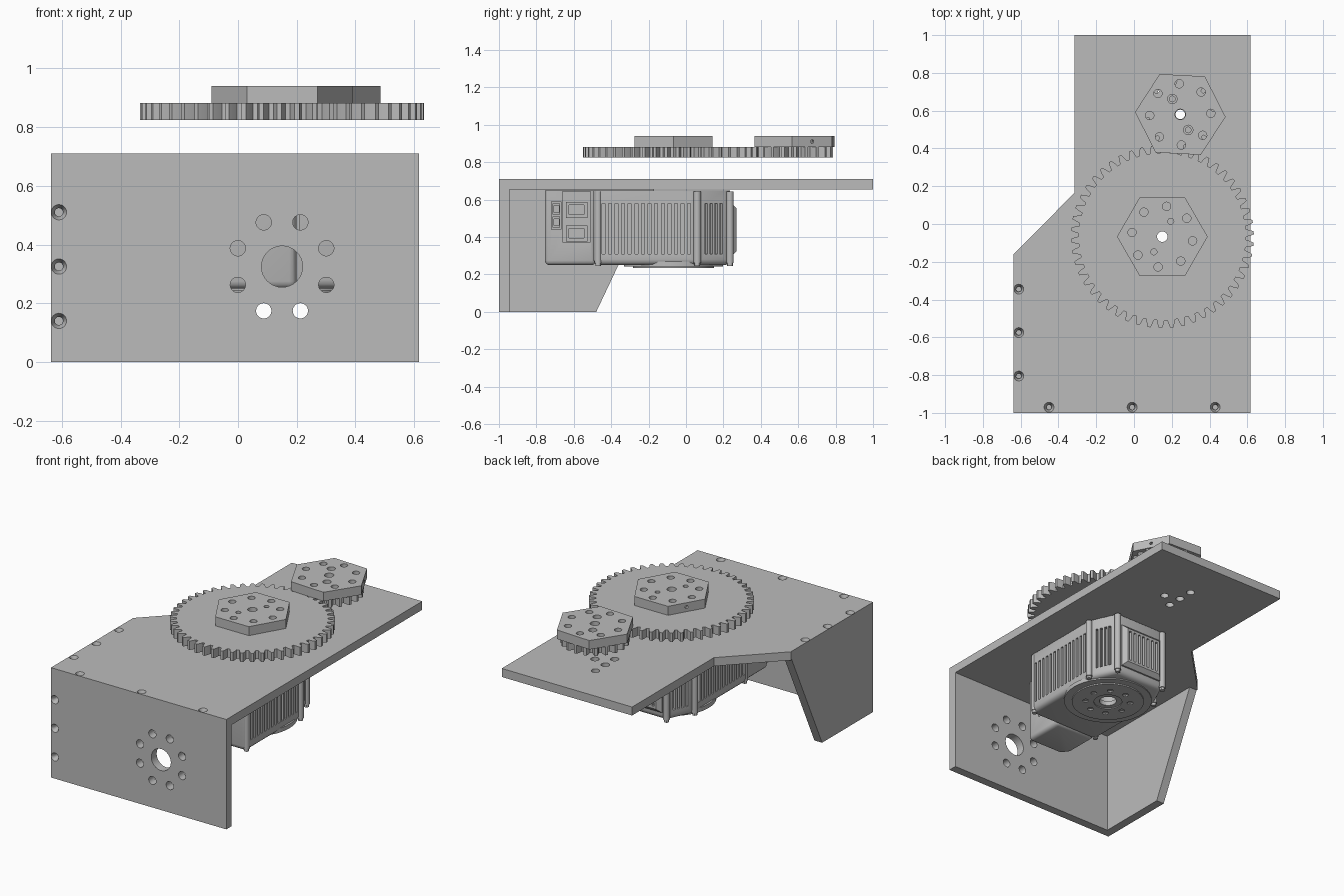
import bpy, bmesh, math
from mathutils import Matrix, Vector

cube = bpy.data.objects.get("Cube")
if cube:
    bpy.data.objects.remove(cube, do_unlink=True)

metal = bpy.data.materials.new("plain_grey")
metal.use_nodes = True
metal.diffuse_color = (0.5, 0.5, 0.5, 1)
metal.node_tree.nodes["Principled BSDF"].inputs["Base Color"].default_value = (0.5, 0.5, 0.5, 1)
parts = []


def make(name, bm):
    bmesh.ops.recalc_face_normals(bm, faces=bm.faces[:])
    mesh = bpy.data.meshes.new(name)
    bm.to_mesh(mesh)
    bm.free()
    mesh.materials.append(metal)
    ob = bpy.data.objects.new(name, mesh)
    bpy.context.collection.objects.link(ob)
    parts.append(ob)
    return ob


def extrude(pts, lo, hi, axis="z"):
    """Outline pushed along one axis; other two coordinates come from pts."""
    place = {"x": lambda a, b, c: (c, a, b), "y": lambda a, b, c: (a, c, b),
             "z": lambda a, b, c: (a, b, c)}[axis]
    bm = bmesh.new()
    face = bm.faces.new([bm.verts.new(place(a, b, lo)) for a, b in pts])
    new = bmesh.ops.extrude_face_region(bm, geom=[face])["geom"]
    bmesh.ops.translate(bm, vec=place(0, 0, hi - lo),
                        verts=[v for v in new if isinstance(v, bmesh.types.BMVert)])
    bmesh.ops.recalc_face_normals(bm, faces=bm.faces[:])
    return bm


def rod(bm, a, b, r, r2=None, seg=24):
    a, b = Vector(a), Vector(b)
    m = Matrix.Translation((a + b) / 2) @ (b - a).to_track_quat("Z", "Y").to_matrix().to_4x4()
    bmesh.ops.create_cone(bm, cap_ends=True, segments=seg, radius1=r,
                          radius2=r if r2 is None else r2, depth=(b - a).length, matrix=m)


def block(bm, centre, size, turn=0):
    m = Matrix.Translation(centre) @ Matrix.Rotation(turn, 4, "Z") @ Matrix.Diagonal((*size, 1))
    bmesh.ops.create_cube(bm, size=1, matrix=m)


def cut(ob, bm):
    """Subtract every solid in bm from ob and bake the result."""
    cutter = make("cutter", bm)
    parts.remove(cutter)
    mod = ob.modifiers.new("holes", "BOOLEAN")
    mod.operation, mod.solver, mod.object, mod.use_self = "DIFFERENCE", "EXACT", cutter, True
    baked = bpy.data.meshes.new_from_object(
        ob.evaluated_get(bpy.context.evaluated_depsgraph_get()))
    ob.modifiers.clear()
    ob.data = baked
    bpy.data.objects.remove(cutter, do_unlink=True)


def ring(centre, radius, n, start=0):
    return [(centre[0] + radius * math.cos(start + i * math.tau / n),
             centre[1] + radius * math.sin(start + i * math.tau / n)) for i in range(n)]


def countersink(bm, p, inward):
    p, d = Vector(p), Vector(inward)
    rod(bm, p - d * 0.002, p + d * 0.028, 0.027, 0.014)
    rod(bm, p, p + d * 0.08, 0.014)


LEFT, RIGHT, T = -0.637, 0.617, 0.055
TOP, UNDER = 0.71, 0.655
AXIS, IDLER = (0.15, -0.067), (0.245, 0.58)

# Top plate with screw holes, shaft hole and idler holes
top = make("top_plate", extrude([(LEFT, -1), (RIGHT, -1), (RIGHT, 1), (-0.315, 1),
                                 (-0.315, 0.165), (LEFT, -0.16)], UNDER, TOP))
bm = bmesh.new()
for x, y in [(-0.61, -0.345), (-0.61, -0.575), (-0.61, -0.805),
             (-0.45, -0.97), (-0.01, -0.97), (0.43, -0.97)]:
    countersink(bm, (x, y, TOP), (0, 0, -1))
rod(bm, (*AXIS, 0.6), (*AXIS, 0.8), 0.07)
for p in [IDLER, (0.15, 0.61), (0.15, 0.515), (0.15, 0.71)]:
    rod(bm, (*p, 0.6), (*p, 0.8), 0.025)
cut(top, bm)

# Front plate with bearing hole and bolt circle
front = make("front_plate", extrude([(LEFT, 0), (RIGHT, 0), (RIGHT, UNDER), (LEFT, UNDER)],
                                    -1, -1 + T, "y"))
bm = bmesh.new()
for z in (0.14, 0.325, 0.51):
    countersink(bm, (-0.61, -1, z), (0, 1, 0))
hub = (0.15, 0.325)
for (x, z), r in [(hub, 0.07)] + [(p, 0.026) for p in ring(hub, 0.163, 8, math.pi / 8)]:
    rod(bm, (x, -1.1, z), (x, -0.85, z), r, seg=32)
cut(front, bm)

# Side plate with slanted rear edge
make("side_plate", extrude([(-1 + T, 0), (-0.48, 0), (-0.17, UNDER), (-1 + T, UNDER)],
                           LEFT, LEFT + T, "x"))

# Motor housing: flat sides, faceted back, rounded lower rim
outline = [(0.405, -0.495), (0.405, 0.06), (0.325, 0.235),
           (-0.025, 0.235), (-0.105, 0.06), (-0.105, -0.495)]


def housing(name, pts, z0, z1, r):
    bm = extrude(pts, z0, z1)
    edges = [e for e in bm.edges if min(v.co.z for v in e.verts) < z0 + 0.001]
    bmesh.ops.bevel(bm, geom=edges, offset=r, segments=3, profile=0.5, affect="EDGES")
    return make(name, bm)


def slots(bm, p, q, n, z0=0.31, z1=0.58):
    p, q = Vector(p), Vector(q)
    d = q - p
    for i in range(n):
        c = p + d * ((i + 0.5) / n)
        block(bm, (c.x, c.y, (z0 + z1) / 2), (0.016, 0.05, z1 - z0), math.atan2(d.y, d.x))


body = housing("motor_body", outline, 0.25, 0.65, 0.03)
bm = bmesh.new()
for x in (0.405, -0.105):
    slots(bm, (x, -0.46), (x, 0.035), 14)
for a, b in ((1, 2), (3, 4)):
    p, q = Vector(outline[a]), Vector(outline[b])
    slots(bm, p.lerp(q, 0.2), p.lerp(q, 0.8), 4)
rod(bm, (*AXIS, 0.1), (*AXIS, 0.8), 0.06, seg=32)
cut(body, bm)

# Rear vent panel with tapered rim
bm = extrude([(0.0, 0.3), (0.3, 0.3), (0.3, 0.58), (0.0, 0.58)], 0.23, 0.27, "y")
rim = [e for e in bm.edges if all(v.co.y > 0.26 for v in e.verts)]
bmesh.ops.bevel(bm, geom=rim, offset=0.025, segments=1, affect="EDGES")
vent = make("rear_vent", bm)
bm = bmesh.new()
slots(bm, (0.03, 0.27), (0.27, 0.27), 7, 0.34, 0.54)
cut(vent, bm)

# Corner columns and the screws below them
bm = bmesh.new()
for x, y in outline[1:5] + [(0.39, -0.47), (-0.09, -0.47)]:
    rod(bm, (x, y, 0.262), (x, y, 0.645), 0.02, seg=16)
    rod(bm, (x, y, 0.245), (x, y, 0.262), 0.015, seg=12)
make("motor_columns", bm)

# Output flange: stepped rings with a bolt circle and bore
for name, z, r in (("flange_rim", 0.243, 0.265), ("flange_face", 0.235, 0.217)):
    bm = bmesh.new()
    rod(bm, (*AXIS, z), (*AXIS, 0.27), r, seg=48)
    flange = make(name, bm)
    bm = bmesh.new()
    rod(bm, (*AXIS, 0.2), (*AXIS, 0.3), 0.052, seg=32)
    if name == "flange_face":
        for p in ring(AXIS, 0.135, 8, 0.2):
            rod(bm, (*p, 0.2), (*p, 0.255), 0.018, seg=16)
        rod(bm, (*AXIS, 0.2), (*AXIS, 0.241), 0.085, seg=32)
    cut(flange, bm)

# Electronics box with a row of sockets on its side
box = housing("electronics_box", [(-0.05, -0.755), (0.2, -0.755), (0.2, -0.48),
                                  (-0.09, -0.48), (-0.09, -0.7)], 0.25, 0.65, 0.025)
bm = bmesh.new()
block(bm, (0.2, -0.585, 0.51), (0.03, 0.15, 0.27))
block(bm, (0.2, -0.693, 0.515), (0.03, 0.05, 0.15))
cut(box, bm)
for i, (y, z, w, h) in enumerate([(-0.585, 0.42, 0.115, 0.085), (-0.585, 0.545, 0.115, 0.085),
                                  (-0.693, 0.48, 0.04, 0.06), (-0.693, 0.55, 0.04, 0.06)]):
    bm = bmesh.new()
    block(bm, (0.19, y, z), (0.04, w, h))
    socket = make(f"socket_{i + 1}", bm)
    bm = bmesh.new()
    block(bm, (0.21, y, z), (0.04, w * 0.7, h * 0.6))
    cut(socket, bm)


# Gears, each with a hexagonal hub on top
def gear(name, c, teeth, aim, through):
    m, step = 0.01863, math.tau / teeth
    pitch = m * teeth / 2
    tooth = [(-0.36, -1.2), (-0.25, 0), (-0.13, 1), (0.13, 1), (0.25, 0), (0.36, -1.2)]
    pts = []
    for i in range(teeth):
        for f, k in tooth:
            a, r = aim + (i + f) * step, pitch + k * m
            pts.append((c[0] + r * math.cos(a), c[1] + r * math.sin(a)))
    ob = make(name, extrude(pts, 0.825, 0.882))
    bm = bmesh.new()
    for p, r in through:
        rod(bm, (*p, 0.8), (*p, 0.9), r)
    cut(ob, bm)


def hex_hub(name, c, turn, bolts, extra, r_extra, screw):
    ob = make(name, extrude(ring(c, 0.24, 6, turn), 0.882, 0.94))
    bm = bmesh.new()
    for p, r in [(c, 0.028)] + [(p, r_extra) for p in extra] + \
            [(p, 0.022) for p in ring(c, 0.162, 8, bolts)]:
        rod(bm, (*p, 0.85), (*p, 1), r)
    near, far = ring(c, 0.19, 1, screw)[0], ring(c, 0.25, 1, screw)[0]
    rod(bm, (*near, 0.911), (*far, 0.911), 0.01, seg=12)
    cut(ob, bm)


aim = math.atan2(IDLER[1] - AXIS[1], IDLER[0] - AXIS[0])
pins_a = ring(AXIS, 0.092, 2, math.radians(61))
pins_b = ring(IDLER, 0.092, 2, math.radians(117))
gear("large_gear", AXIS, 50, aim, [(AXIS, 0.028)] + [(p, 0.016) for p in pins_a])
gear("small_gear", IDLER, 20, aim + math.pi + math.pi / 20,
     [(IDLER, 0.028)] + [(p, 0.015) for p in pins_b])
hex_hub("large_gear_hub", AXIS, 0, math.radians(82), pins_a, 0.016, math.radians(150))
hex_hub("small_gear_hub", IDLER, math.radians(-3), math.radians(2), pins_b, 0.025,
        math.radians(27))

# Smooth round walls, keep machined edges sharp
bpy.ops.object.select_all(action="DESELECT")
for ob in parts:
    ob.select_set(True)
bpy.context.view_layer.objects.active = top
bpy.ops.object.shade_smooth_by_angle(angle=math.radians(30))
